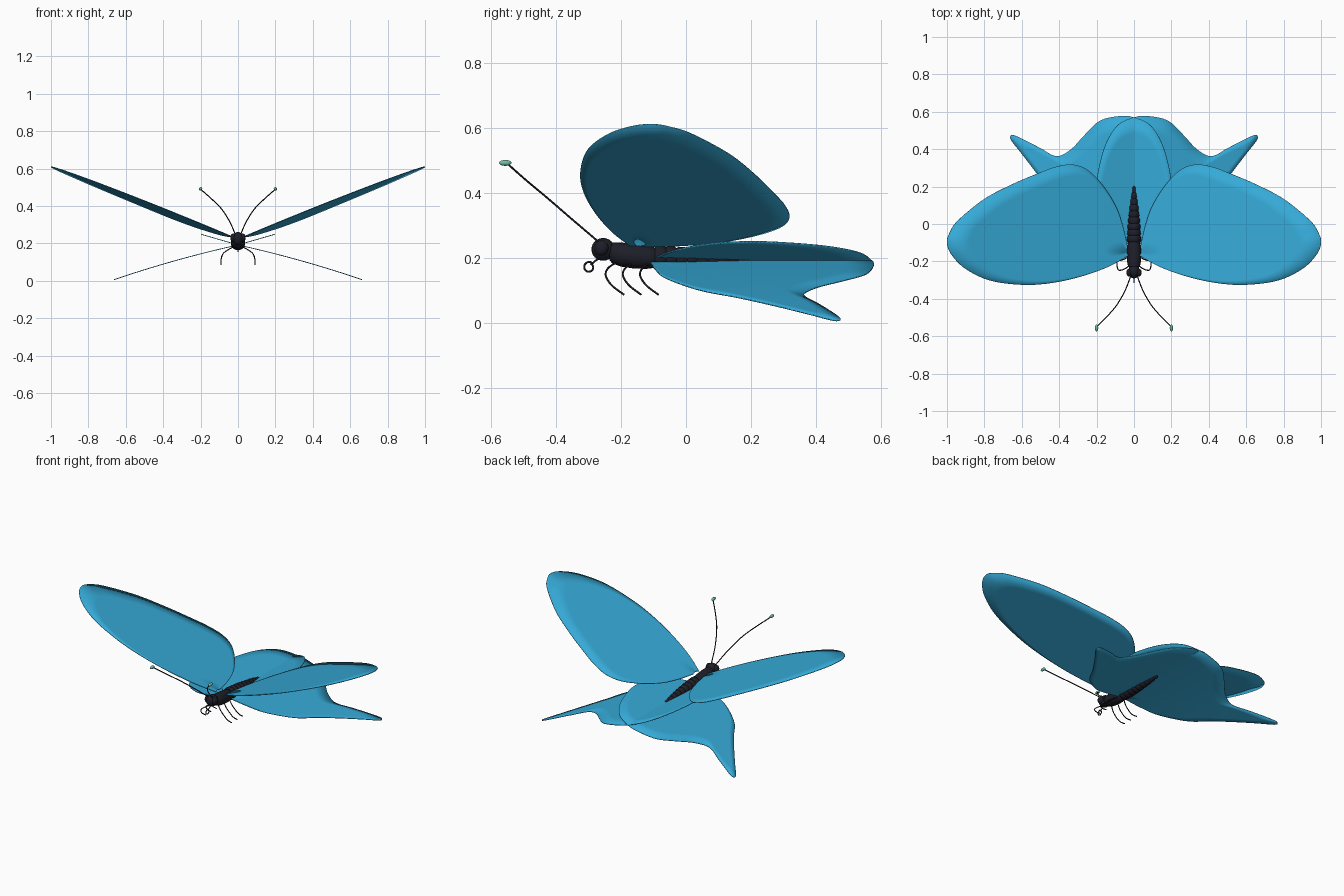
import bpy, bmesh, math
from mathutils import Vector

if "Cube" in bpy.data.objects:
    bpy.data.objects.remove(bpy.data.objects["Cube"])


def material(name, rgb):
    m = bpy.data.materials.new(name)
    m.diffuse_color = (*rgb, 1)
    m.use_nodes = True
    m.node_tree.nodes["Principled BSDF"].inputs["Base Color"].default_value = m.diffuse_color
    return m


BLUE = material("wing blue", (0.036, 0.40, 0.68))
BLACK = material("body black", (0.013, 0.013, 0.022))
GREEN = material("club green", (0.16, 0.52, 0.38))


def smooth_points(pts, closed=False, steps=8):
    """Catmull-Rom through the given points."""
    pts = [Vector(p) for p in pts]
    n = len(pts)
    out = []
    for i in range(n if closed else n - 1):
        if closed:
            a, b, c, d = (pts[(i + k) % n] for k in (-1, 0, 1, 2))
        else:
            a, b, c, d = (pts[min(max(i + k, 0), n - 1)] for k in (-1, 0, 1, 2))
        for s in range(steps):
            t = s / steps
            out.append(0.5 * (2 * b + (c - a) * t + (2 * a - 5 * b + 4 * c - d) * t**2
                              + (3 * b - a - 3 * c + d) * t**3))
    if not closed:
        out.append(pts[-1])
    return out


def finish(name, bm, mat, angle=50):
    me = bpy.data.meshes.new(name)
    bm.to_mesh(me)
    bm.free()
    ob = bpy.data.objects.new(name, me)
    bpy.context.collection.objects.link(ob)
    me.materials.append(mat)
    bpy.ops.object.select_all(action='DESELECT')
    ob.select_set(True)
    bpy.context.view_layer.objects.active = ob
    bpy.ops.object.shade_smooth_by_angle(angle=math.radians(angle))
    return ob


def wing(name, root, outline, height, side, rings=8):
    """Thin sheet fanned out from the root to a smooth outline."""
    edge = smooth_points(outline)
    root = Vector(root)
    bm = bmesh.new()

    def vert(p):
        return bm.verts.new((side * p.x, p.y, height(p.x, p.y)))

    centre = vert(root)
    prev = None
    for r in range(1, rings + 1):
        row = [vert(root.lerp(p, r / rings)) for p in edge]
        for i in range(len(row) - 1):
            if prev:
                f = [prev[i], row[i], row[i + 1], prev[i + 1]]
            else:
                f = [centre, row[i], row[i + 1]]
            bm.faces.new(f if side > 0 else f[::-1])
        prev = row
    ob = finish(name, bm, BLUE)
    mod = ob.modifiers.new("thickness", 'SOLIDIFY')
    mod.thickness = 0.004
    mod.offset = 0


def lathe(name, profile, sides=20, width=1.0):
    """Round body part along y; profile rows are (y, z centre, radius)."""
    bm = bmesh.new()
    rows = []
    for y, z, r in profile:
        rows.append([bm.verts.new((width * r * math.cos(a), y, z + r * math.sin(a)))
                     for a in (2 * math.pi * k / sides for k in range(sides))])
    for a, b in zip(rows, rows[1:]):
        for k in range(sides):
            j = (k + 1) % sides
            bm.faces.new([a[k], a[j], b[j], b[k]])
    bm.faces.new(rows[0][::-1])
    bm.faces.new(rows[-1])
    bmesh.ops.recalc_face_normals(bm, faces=bm.faces)
    return finish(name, bm, BLACK)


def tube(name, pts, radius):
    cu = bpy.data.curves.new(name, 'CURVE')
    cu.dimensions = '3D'
    cu.bevel_depth = radius
    cu.bevel_resolution = 2
    cu.use_fill_caps = True
    path = smooth_points(pts, steps=6)
    sp = cu.splines.new('POLY')
    sp.points.add(len(path) - 1)
    for q, p in zip(sp.points, path):
        q.co = (*p, 1)
    cu.materials.append(BLACK)
    bpy.context.collection.objects.link(bpy.data.objects.new(name, cu))


def ball(name, loc, scale, mat):
    bm = bmesh.new()
    bmesh.ops.create_uvsphere(bm, u_segments=20, v_segments=12, radius=1)
    bmesh.ops.scale(bm, vec=scale, verts=bm.verts)
    bmesh.ops.translate(bm, vec=loc, verts=bm.verts)
    finish(name, bm, mat)


# wing outlines, counter-clockwise for the right side
fore = [(.03, -.17), (.14, -.23), (.29, -.283), (.45, -.317), (.6, -.325), (.77, -.302),
        (.9, -.24), (.975, -.165), (1, -.1), (.985, -.045), (.94, .02), (.8, .134),
        (.65, .213), (.52, .268), (.42, .305), (.33, .318), (.25, .29), (.17, .21),
        (.1, .1), (.06, -.01), (.035, -.12)]
hind = [(.02, -.11), (.12, -.095), (.23, -.06), (.36, .04), (.44, .16), (.52, .27),
        (.6, .375), (.655, .445), (.66, .47), (.63, .47), (.5, .405), (.44, .37),
        (.395, .365), (.33, .405), (.26, .48), (.18, .553), (.075, .577), (0, .57),
        (-.085, .53), (-.15, .43), (-.19, .29), (-.198, .19), (-.18, .08),
        (-.11, -.03), (-.01, -.105)]


def fore_height(x, y):
    return 0.22 + 0.39 * x - 0.06 * (y + 0.1)


def hind_height(x, y):
    return 0.192 - 0.29 * x if x < 0 else 0.192 - 0.22 * x - 0.09 * x * x


# body
lathe("thorax", [(-.235, .215, .022), (-.228, .215, .032), (-.20, .21, .037),
                 (-.16, .205, .038), (-.12, .202, .036), (-.09, .2, .03), (-.08, .2, .02)])
segments = []
for i in range(9):
    y0 = -.095 + i * .033
    r = .035 * (1 - (i / 9.5) ** 1.6) + .003
    for t, k in ((0, .88), (.2, 1), (.75, .97)):
        segments.append((y0 + t * .033, .202 - i * .0015, r * k))
segments.append((.208, .188, .003))
lathe("abdomen", segments)
ball("head", (0, -.255, .226), (.032, .036, .035), BLACK)

for side, label in ((1, "right"), (-1, "left")):
    wing("forewing_" + label, (.04, -.15), fore, fore_height, side)
    wing("hindwing_" + label, (.005, -.1), hind, hind_height, side)
    ball("eye_" + label, (side * .024, -.26, .23), (.017, .022, .024), BLACK)
    # antenna with club tip
    tube("antenna_" + label, [(side * x, y, z) for x, y, z in (
        (.015, -.27, .25), (.045, -.35, .318), (.09, -.43, .387),
        (.14, -.49, .437), (.2, -.55, .49))], .003)
    ball("antenna_club_" + label, (side * .2, -.556, .492), (.009, .019, .009), GREEN)
    # three legs
    for i in range(3):
        y = i * .053
        tube(f"leg_{label}_{i + 1}", [(side * a, b + y, c) for a, b, c in (
            (.015, -.215, .185), (.05, -.24, .168), (.08, -.247, .145),
            (.09, -.228, .115), (.09, -.19, .086))], .003)

# coiled mouth tube
coil = [(0, -.265, .2), (0, -.28, .19)]
for k in range(12):
    a = math.radians(50 + k * 35)
    r = .017 - k * .0005
    coil.append((0, -.298 + r * math.cos(a), .171 - r * math.sin(a) * -1))
tube("proboscis", coil, .003)
